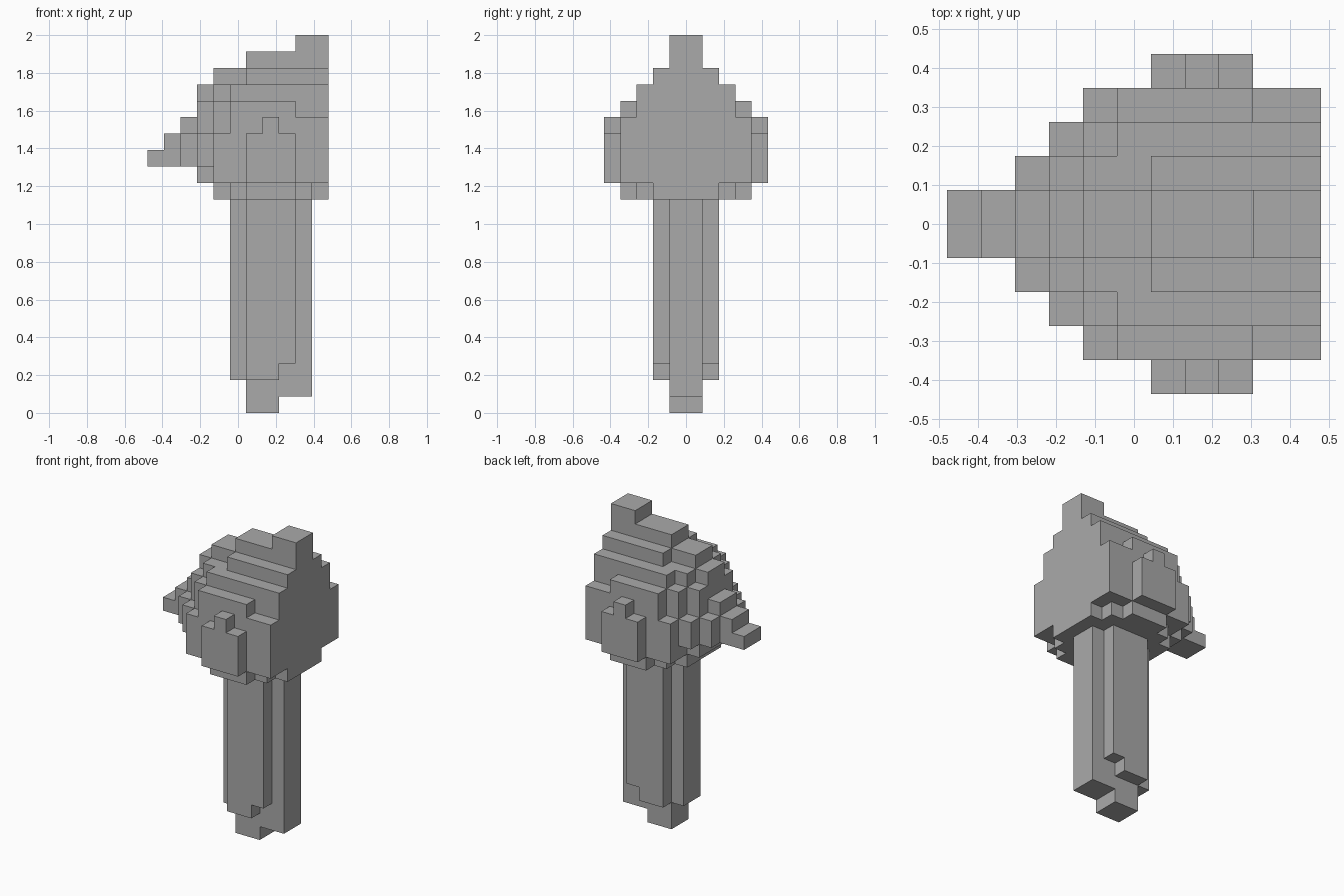
import bpy, bmesh
from mathutils import Vector

cube = bpy.data.objects.get("Cube")
if cube:
    bpy.data.objects.remove(cube, do_unlink=True)

U = 2 / 23          # edge of one block
X_MID = 5.5         # column count is 11, centred on x = 0

grey = bpy.data.materials.new("plain_grey")
grey.use_nodes = True
grey.diffuse_color = (0.4, 0.4, 0.4, 1)
grey.node_tree.nodes["Principled BSDF"].inputs["Base Color"].default_value = (0.4, 0.4, 0.4, 1)


def fill(layers):
    """Cells from {depth layer: [(x start, x end, bottom, top), ...]}."""
    return {(x, y, z) for y, runs in layers.items()
            for x0, x1, z0, z1 in runs
            for x in range(x0, x1) for z in range(z0, z1)}


def mirrored(cells):
    return {(x, -1 - y, z) for x, y, z in cells}


def build(name, cells):
    """Make one clean shell around the blocks, keeping outside faces only."""
    bm = bmesh.new()
    for cell in cells:
        centre = Vector(cell) + Vector((0.5, 0.5, 0.5))
        for axis in range(3):
            for sign in (-1, 1):
                near = list(cell)
                near[axis] += sign
                if tuple(near) in cells:
                    continue
                n, a, b = Vector(), Vector(), Vector()
                n[axis] = sign / 2
                a[(axis + 1) % 3] = 0.5
                b[(axis + 2) % 3] = sign / 2
                corners = (-a - b, a - b, a + b, b - a)
                points = [centre + n + c - Vector((X_MID, 0, 0)) for c in corners]
                bm.faces.new([bm.verts.new(p * U) for p in points])
    bmesh.ops.remove_doubles(bm, verts=bm.verts[:], dist=U / 100)
    bmesh.ops.dissolve_limit(bm, angle_limit=0.01, verts=bm.verts[:], edges=bm.edges[:])
    mesh = bpy.data.meshes.new(name)
    bm.to_mesh(mesh)
    bm.free()
    mesh.materials.append(grey)
    bpy.context.collection.objects.link(bpy.data.objects.new(name, mesh))


# Stepped head with its beak and crest, from the middle layer outwards
head = fill({
    0: [(0, 1, 15, 16), (1, 2, 15, 17), (2, 3, 15, 18), (3, 4, 14, 20),
        (4, 6, 13, 21), (6, 9, 13, 22), (9, 11, 13, 23)],
    1: [(2, 3, 15, 17), (3, 4, 14, 19), (4, 6, 13, 20), (6, 11, 13, 21)],
    2: [(3, 4, 15, 17), (4, 5, 14, 19), (5, 10, 13, 20), (10, 11, 14, 20)],
    3: [(4, 5, 14, 17), (5, 9, 14, 19), (9, 11, 14, 18), (6, 9, 13, 14)],
})
build("head", head | mirrored(head))

# Raised side plates with a small peg on top
plate = fill({4: [(6, 9, 14, 17), (7, 8, 17, 18)]})
build("left_side_plate", plate)
build("right_side_plate", mirrored(plate))

# Long post with stepped foot and a panel on each side
post = fill({
    0: [(5, 6, 2, 13), (6, 8, 0, 13), (8, 10, 1, 13)],
    1: [(6, 8, 2, 13), (8, 9, 3, 13)],
})
build("post", post | mirrored(post))
